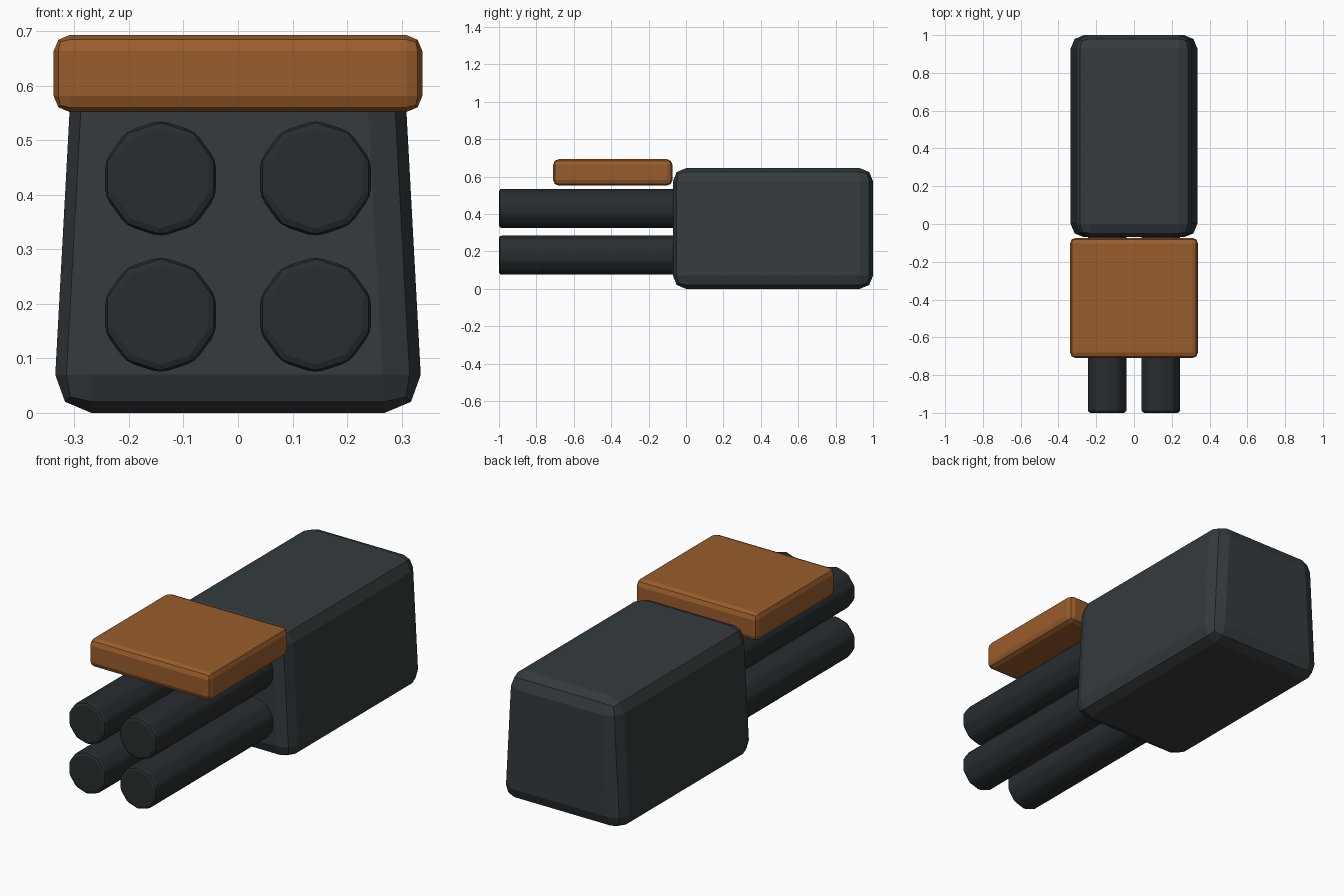
import bpy
import bmesh
import math

if "Cube" in bpy.data.objects:
    bpy.data.objects.remove(bpy.data.objects["Cube"])


def material(name, rgb):
    mat = bpy.data.materials.new(name)
    mat.diffuse_color = (*rgb, 1)
    mat.use_nodes = True
    mat.node_tree.nodes["Principled BSDF"].inputs["Base Color"].default_value = mat.diffuse_color
    return mat


def finish(obj, name, mat, bevel):
    obj.name = name
    obj.data.materials.append(mat)
    mod = obj.modifiers.new("rounded_edges", 'BEVEL')
    mod.width = bevel
    mod.segments = 2
    mod.limit_method = 'ANGLE'
    mod.angle_limit = math.radians(30)
    return obj


def block(name, half_bottom, half_top, y, z, mat, bevel):
    """Box between y and z ranges whose width tapers from bottom to top."""
    mesh = bpy.data.meshes.new(name)
    bm = bmesh.new()
    bmesh.ops.create_cube(bm, size=2)
    for v in bm.verts:
        top = v.co.z > 0
        v.co.x *= half_top if top else half_bottom
        v.co.y = y[1] if v.co.y > 0 else y[0]
        v.co.z = z[1] if top else z[0]
    bm.to_mesh(mesh)
    bm.free()
    obj = bpy.data.objects.new(name, mesh)
    bpy.context.collection.objects.link(obj)
    return finish(obj, name, mat, bevel)


dark = material("dark_metal", (0.035, 0.043, 0.047))
tube_dark = material("tube_metal", (0.021, 0.026, 0.029))
orange = material("orange_brown", (0.32, 0.11, 0.025))

# Main housing, slightly narrower at the top
block("housing", 0.339, 0.304, (-0.07, 1.0), (0.0, 0.645), dark, 0.07)

# Cover plate above the tubes
block("cover_plate", 0.338, 0.338, (-0.71, -0.073), (0.552, 0.693), orange, 0.029)

# Four ten-sided tubes, running into the housing
for row, z in (("lower", 0.18), ("upper", 0.43)):
    for side, x in (("left", -0.142), ("right", 0.142)):
        bpy.ops.mesh.primitive_cylinder_add(
            vertices=10, radius=0.107, depth=1.0,
            location=(x, -0.5, z), rotation=(math.pi / 2, 0, 0))
        finish(bpy.context.object, f"{row}_{side}_tube", tube_dark, 0.015)
